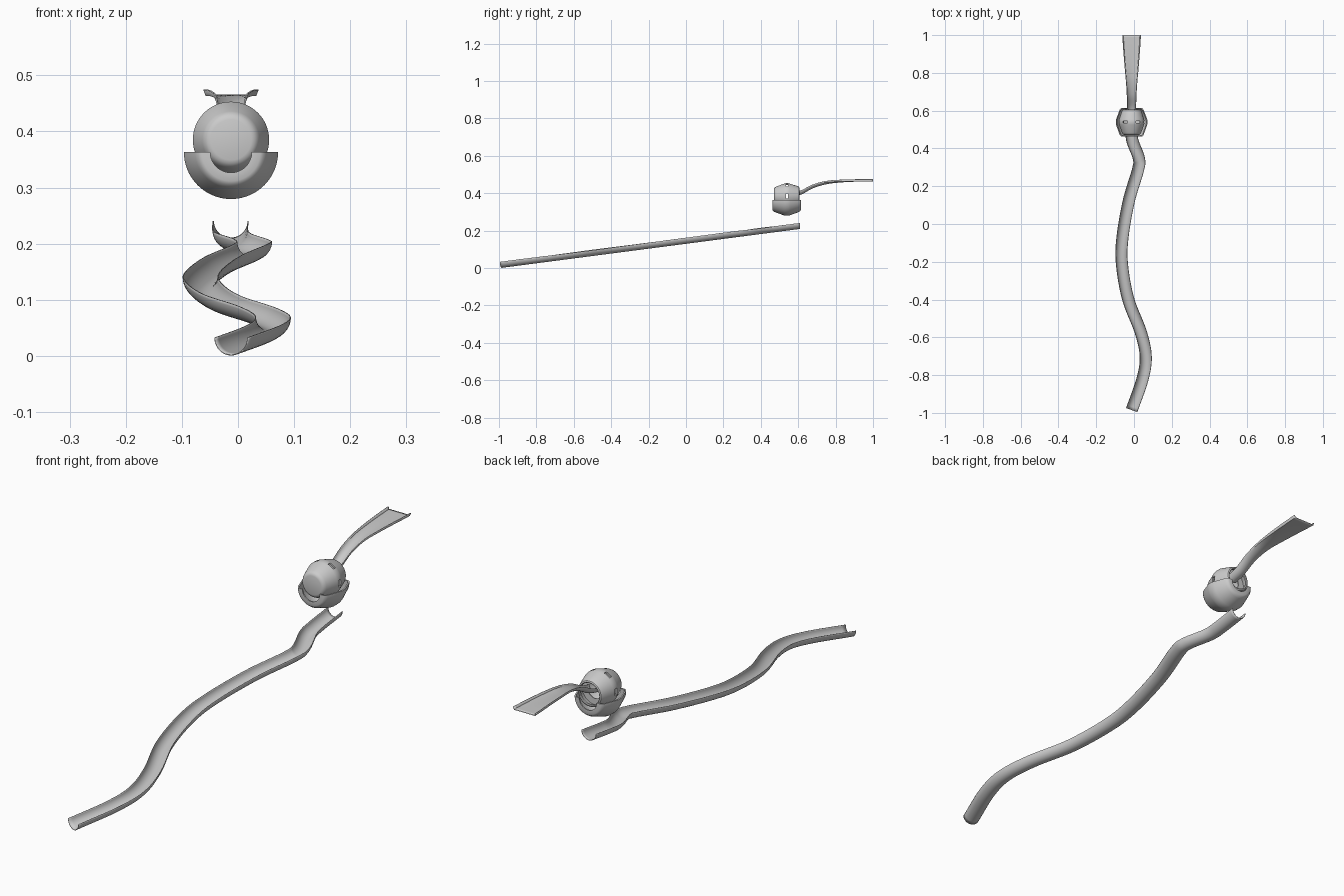
import bpy, bmesh, math
from mathutils import Vector

if "Cube" in bpy.data.objects:
    bpy.data.objects.remove(bpy.data.objects["Cube"])

CX, DY = -0.0125, 0.54


def make_object(name, verts, faces, angle=35):
    me = bpy.data.meshes.new(name)
    me.from_pydata(verts, [], faces)
    bm = bmesh.new()
    bm.from_mesh(me)
    bmesh.ops.remove_doubles(bm, verts=bm.verts, dist=1e-6)
    bmesh.ops.recalc_face_normals(bm, faces=bm.faces)
    bm.to_mesh(me)
    bm.free()
    ob = bpy.data.objects.new(name, me)
    bpy.context.collection.objects.link(ob)
    smooth(ob, angle)
    return ob


def smooth(ob, angle=35):
    bpy.ops.object.select_all(action='DESELECT')
    bpy.context.view_layer.objects.active = ob
    ob.select_set(True)
    bpy.ops.object.shade_smooth_by_angle(angle=math.radians(angle))


def spline(pts, steps):
    """Smooth curve through control points."""
    p = [Vector(q) for q in pts]
    p = [2 * p[0] - p[1]] + p + [2 * p[-1] - p[-2]]
    out = []
    for i in range(1, len(p) - 2):
        a, b, c, d = p[i - 1:i + 3]
        for k in range(steps):
            t = k / steps
            out.append(0.5 * (2 * b + (c - a) * t + (2 * a - 5 * b + 4 * c - d) * t * t
                              + (3 * b - a - 3 * c + d) * t ** 3))
    return out + [p[-2]]


def trough(name, path, section, thickness):
    """Loft an open section along a path; section(t) gives (side, up) points."""
    verts, faces, n = [], [], len(path)
    for i, p in enumerate(path):
        tan = path[min(i + 1, n - 1)] - path[max(i - 1, 0)]
        side = Vector((-tan.y, tan.x, 0)).normalized()
        sec = section(i / (n - 1))
        m = len(sec)
        verts += [p + side * s + Vector((0, 0, u)) for s, u in sec]
    for i in range(n - 1):
        for j in range(m - 1):
            a = i * m + j
            faces.append((a, a + 1, a + m + 1, a + m))
    ob = make_object(name, verts, faces)
    sol = ob.modifiers.new("wall", 'SOLIDIFY')
    sol.thickness, sol.offset = thickness, 0
    return ob


def revolve(name, profile, cz, a0, a1, n, closed):
    """Turn a (radius, y) profile about the y axis at height cz."""
    verts, faces = [], []
    m = len(profile)
    for i in range(n + 1):
        a = math.radians(a0 + (a1 - a0) * i / n)
        verts += [(CX + r * math.cos(a), y, cz + r * math.sin(a)) for r, y in profile]
    for i in range(n):
        for j in range(m):
            k = (j + 1) % m
            if profile[j][0] == 0 and profile[k][0] == 0:
                continue
            q = [i * m + j, i * m + k, (i + 1) * m + k, (i + 1) * m + j]
            if profile[j][0] == 0:
                q.pop(3)
            elif profile[k][0] == 0:
                q.pop(2)
            faces.append(q)
    if closed:
        faces += [tuple(range(m)), tuple(range(n * m, n * m + m))]
    return make_object(name, verts, faces)


# winding lower chute: half pipe dropping steadily to the front
track = [(-0.013, 0.61), (-0.014, 0.5), (-0.008, 0.44), (0.025, 0.35), (0.022, 0.29), (-0.028, 0.12),
         (-0.062, -0.08), (-0.063, -0.22), (-0.03, -0.4), (0.035, -0.57), (0.062, -0.7),
         (0.045, -0.82), (-0.012, -0.985)]
R = 0.031
slope = 0.21 / 1.61
path = [Vector((x, y, 0.001 + R + (y + 0.99) * slope))
        for x, y in [(v[0], v[1]) for v in spline([(x, y, 0) for x, y in track], 10)]]
half = [math.pi * (1 + k / 20) for k in range(21)]
trough("lower_chute", path, lambda t: [(R * math.cos(a), R * math.sin(a)) for a in half], 0.002)

# upper feed chute: half pipe opening out into a flat tray
feed = spline([(CX, 0.575, 0.382), (CX, 0.62, 0.396), (CX, 0.68, 0.428), (CX, 0.75, 0.449),
               (CX, 0.82, 0.458), (CX, 0.91, 0.463), (CX, 1.0, 0.4645)], 8)


def feed_section(t):
    f = t * t * (3 - 2 * t)
    out = []
    for k, a in enumerate(half):
        pipe = Vector((0.022 * math.cos(a), 0.022 * math.sin(a) + 0.022))
        w = 0.022 + 0.026 * t
        tray = Vector((-w, 0.01)) if k == 0 else Vector((w, 0.01)) if k == 20 else \
            Vector((w * 0.92 * (k - 10) / 9, 0))
        out.append(tuple(pipe.lerp(tray, f)))
    return out


trough("upper_chute", feed, feed_section, 0.003)

# hollow drum: closed rounded front, open back, six slots round the waist
drum = revolve("drum", [
    (0, 0.471), (0.036, 0.471), (0.042, 0.473), (0.047, 0.477), (0.051, 0.484),
    (0.066, 0.526), (0.068, 0.533), (0.068, 0.547), (0.066, 0.554), (0.052, 0.598),
    (0.049, 0.604), (0.044, 0.606), (0.041, 0.604), (0.041, 0.598), (0.047, 0.594),
    (0.061, 0.552), (0.062, 0.54), (0.061, 0.528), (0.046, 0.487), (0, 0.478)],
    0.385, 0, 360, 64, False)
bm = bmesh.new()
for k in range(6):
    bpy.ops.mesh.primitive_cube_add(size=1)
    cut = bpy.context.object
    a = math.radians(60 * k)
    cut.name = f"slot_cutter_{k}"
    cut.location = (CX + 0.066 * math.cos(a), DY, 0.385 + 0.066 * math.sin(a))
    cut.rotation_euler = (0, -a, 0)
    cut.scale = (0.03, 0.013, 0.026)
    cut.hide_render = True
    cut.hide_set(True)
    mod = drum.modifiers.new(f"slot_{k}", 'BOOLEAN')
    mod.operation, mod.solver, mod.object = 'DIFFERENCE', 'EXACT', cut
bm.free()

# inner ring seen through the open back
revolve("inner_ring", [(0.030, 0.568), (0.056, 0.568), (0.056, 0.572), (0.030, 0.572)],
        0.385, 0, 360, 48, False)

# half-round cradle under the drum
revolve("cradle", [
    (0.037, 0.462), (0.052, 0.462), (0.058, 0.465), (0.064, 0.473), (0.081, 0.52),
    (0.084, 0.53), (0.084, 0.548), (0.081, 0.558), (0.064, 0.604), (0.058, 0.612),
    (0.052, 0.615), (0.037, 0.615), (0.037, 0.610), (0.052, 0.609), (0.059, 0.602),
    (0.077, 0.555), (0.078, 0.54), (0.077, 0.525), (0.059, 0.475), (0.052, 0.468),
    (0.037, 0.467)], 0.3635, 180, 360, 40, True)
